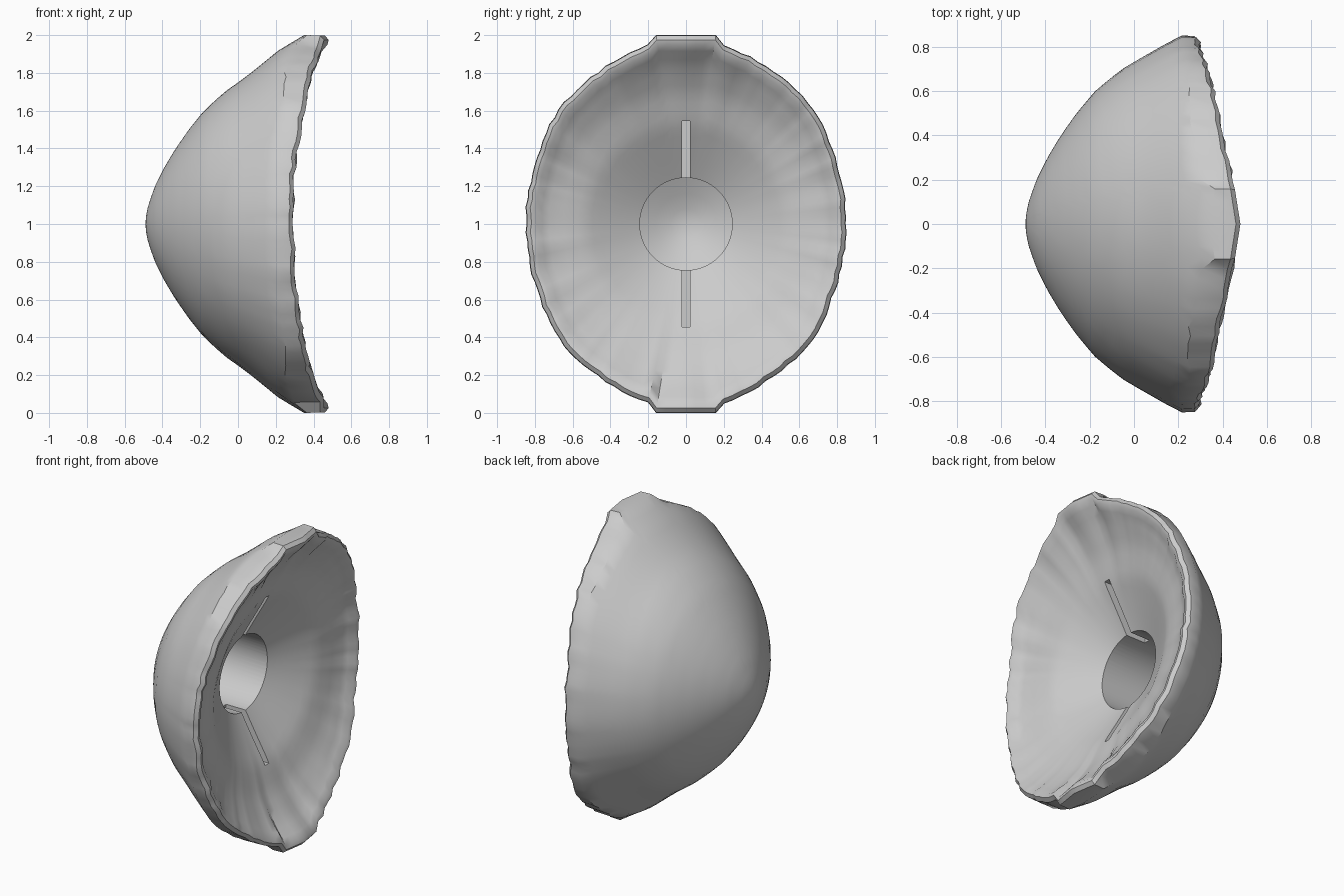
import bpy, bmesh, math, random

if "Cube" in bpy.data.objects:
    bpy.data.objects.remove(bpy.data.objects["Cube"])

random.seed(4)
N = 120


def interp(table, v):
    """Piecewise linear lookup in a short list of (key, value) pairs."""
    for (a, fa), (b, fb) in zip(table, table[1:]):
        if v <= b:
            return fa + (fb - fa) * (v - a) / (b - a)
    return table[-1][1]


def revolve(name, tip_a, rings, tip_b):
    """Closed solid around the x axis; each ring is a list of N (x, radius) pairs."""
    bm = bmesh.new()
    a, b = bm.verts.new((tip_a, 0, 1)), bm.verts.new((tip_b, 0, 1))
    loops = []
    for ring in rings:
        n = len(ring)
        loops.append([bm.verts.new((x, r * math.cos(2 * math.pi * i / n),
                                    1 + r * math.sin(2 * math.pi * i / n)))
                      for i, (x, r) in enumerate(ring)])
    for i in range(n):
        j = (i + 1) % n
        bm.faces.new((a, loops[0][i], loops[0][j]))
        bm.faces.new((b, loops[-1][j], loops[-1][i]))
        for p, q in zip(loops, loops[1:]):
            bm.faces.new((p[i], q[i], q[j], p[j]))
    bmesh.ops.recalc_face_normals(bm, faces=bm.faces)
    me = bpy.data.meshes.new(name)
    bm.to_mesh(me)
    bm.free()
    ob = bpy.data.objects.new(name, me)
    bpy.context.collection.objects.link(ob)
    return ob


# rim outline and rim height by angle from the side (0) to the top (90)
RIM_R = [(0, .848), (14, .852), (27, .868), (41, .905), (60, .93), (70, .95), (79, .97)]
RIM_X = [(0, .295), (20, .30), (41, .345), (60, .39), (79, .45), (90, .48)]
# outer dome and inner dish, depth by radius
OUTER = [(0, -.49), (.05, -.486), (.1, -.475), (.2, -.44), (.3, -.39), (.4, -.33), (.5, -.26),
         (.6, -.18), (.7, -.07), (.77, .03), (.85, .13), (.92, .215), (1, .35), (1.1, .45)]
DISH = [(0, .0), (.2, .015), (.3, .07), (.53, .2), (.7, .26), (.85, .34), (1, .46)]

columns = []
for i in range(N):
    t = 2 * math.pi * i / N
    deg = math.degrees(math.asin(min(1, abs(math.sin(t)))))
    # the top and bottom of the rim end in flat tabs
    R = 1 / abs(math.sin(t)) if deg > 79.5 else interp(RIM_R, deg) + random.uniform(-.005, .005)
    X = interp(RIM_X, deg) + (random.uniform(-.008, .008) if deg < 79 else 0)
    side = .085 * math.cos(t) ** 2
    col = []
    for k in range(1, 25):                       # outer dome
        u = k / 24
        col.append((min(interp(OUTER, u * R) + side * u ** 8, X - .04), u * R))
    col += [(X - .02, R - .003), (X, R - .025), (X - .006, R - .05), (X - .035, R - .085)]
    edge = X - .035
    r1 = R - .085
    fix = edge - interp(DISH, r1)
    for k in range(19, 0, -1):                   # inner dish
        u = k / 20
        col.append((interp(DISH, u * r1) + fix * u ** 5, u * r1))
    columns.append(col)
shell = revolve("domed_shell", -.49, list(zip(*columns)), 0)

# cutters: round socket with a bowl-shaped floor, and two narrow slots
socket = revolve("socket_cutter", -.42,
                 [[(x, r)] * 64 for x, r in
                  ((-.405, .08), (-.375, .16), (-.335, .245), (.5, .245))], .5)
cutters = [socket]
for s in (1, -1):
    bpy.ops.mesh.primitive_cube_add(size=1, location=(.2, 0, 1 + s * .38))
    slot = bpy.context.object
    slot.name = "slot_cutter"
    slot.scale = (.6, .04, .33)
    cutters.append(slot)

bpy.context.view_layer.update()
bpy.ops.object.select_all(action='DESELECT')
bpy.context.view_layer.objects.active = shell
shell.select_set(True)
for c in cutters:
    c.hide_render = True
    m = shell.modifiers.new("cut", 'BOOLEAN')
    m.operation, m.solver, m.object = 'DIFFERENCE', 'EXACT', c
    bpy.ops.object.modifier_apply(modifier=m.name)
for c in cutters:
    bpy.data.objects.remove(c)
bpy.ops.object.shade_smooth_by_angle(angle=math.radians(35))
